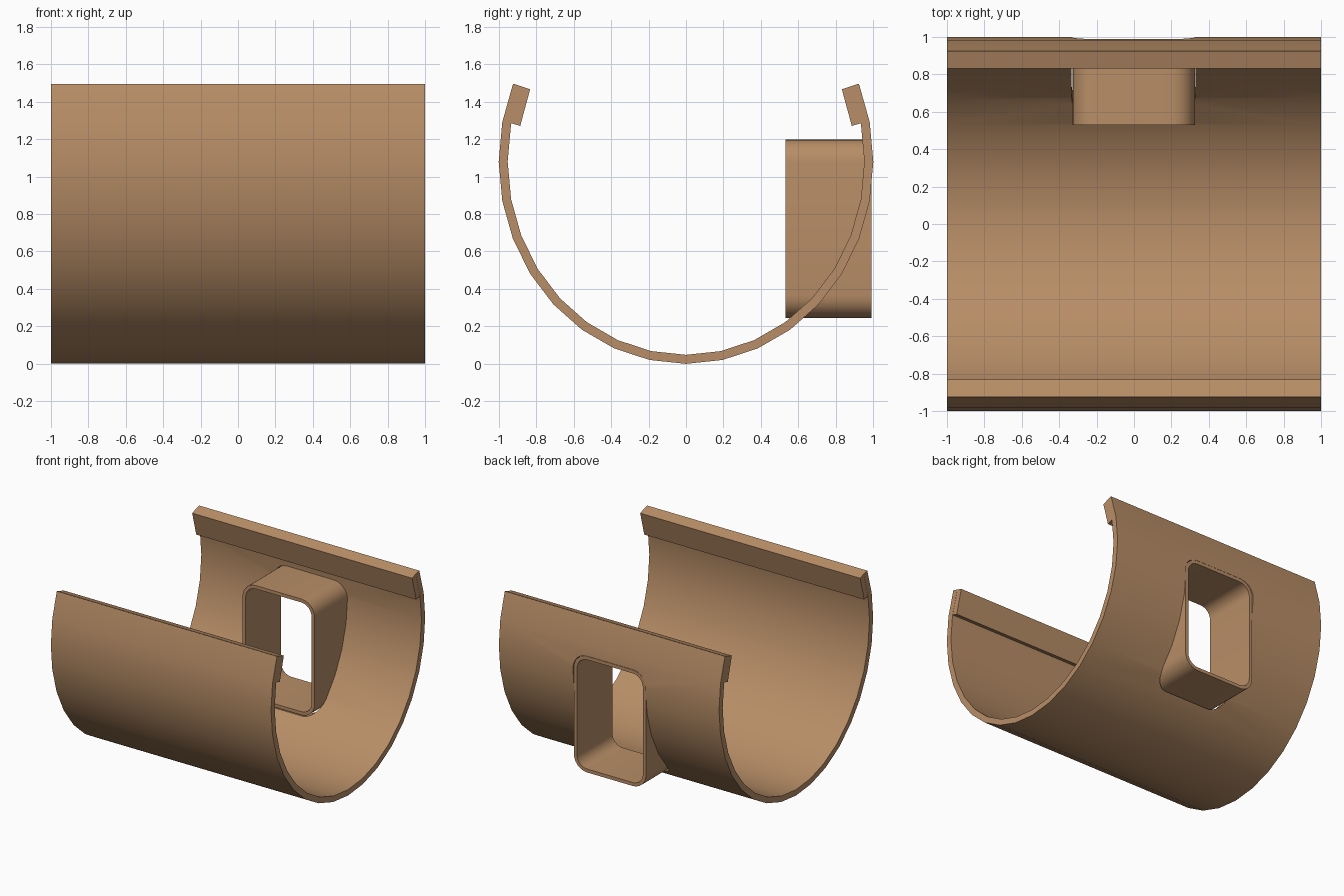
import bpy, bmesh, math

if "Cube" in bpy.data.objects:
    bpy.data.objects.remove(bpy.data.objects["Cube"])

tan = bpy.data.materials.new("tan")
tan.diffuse_color = (0.48, 0.27, 0.135, 1)
tan.use_nodes = True
tan.node_tree.nodes["Principled BSDF"].inputs["Base Color"].default_value = tan.diffuse_color

RY, RZ = 1.0, 1.08      # outer radii of the trough
T = 0.048               # wall thickness


def finish(name, bm, smooth=True):
    bmesh.ops.recalc_face_normals(bm, faces=bm.faces)
    me = bpy.data.meshes.new(name)
    bm.to_mesh(me)
    bm.free()
    ob = bpy.data.objects.new(name, me)
    bpy.context.collection.objects.link(ob)
    me.materials.append(tan)
    if smooth:
        shade(ob)
    return ob


def activate(ob):
    bpy.ops.object.select_all(action='DESELECT')
    ob.select_set(True)
    bpy.context.view_layer.objects.active = ob


def shade(ob):
    activate(ob)
    bpy.ops.object.shade_smooth_by_angle(angle=math.radians(30))


def strips(loop_a, loop_b):
    # quads joining two closed loops
    n = len(loop_a)
    return [(loop_a[i], loop_a[(i + 1) % n], loop_b[(i + 1) % n], loop_b[i]) for i in range(n)]


def rounded(x0, x1, z0, z1, r, seg=6):
    pts = []
    for k, (cx, cz) in enumerate([(x1 - r, z1 - r), (x0 + r, z1 - r), (x0 + r, z0 + r), (x1 - r, z0 + r)]):
        for i in range(seg + 1):
            a = math.pi / 2 * (k + i / seg)
            pts.append((cx + r * math.cos(a), cz + r * math.sin(a)))
    return pts


# curved trough: elliptical arc section swept along x
def arc(off):
    return [((RY - off) * math.sin(a), RZ - (RZ - off) * math.cos(a))
            for a in (math.radians(11.25 * i) for i in range(-10, 11))]


bm = bmesh.new()
out, inn = arc(0), arc(T)
rings = []
for x in (-1, 1):
    rings.append([[bm.verts.new((x, y, z)) for y, z in prof] for prof in (out, inn)])
for i in range(20):
    for k in (0, 1):
        bm.faces.new((rings[0][k][i], rings[0][k][i + 1], rings[1][k][i + 1], rings[1][k][i]))
        bm.faces.new((rings[k][0][i], rings[k][0][i + 1], rings[k][1][i + 1], rings[k][1][i]))
for i in (0, 20):
    bm.faces.new((rings[0][0][i], rings[0][1][i], rings[1][1][i], rings[1][0][i]))
trough = finish("trough", bm, False)

# opening cut through the back wall
bm = bmesh.new()
hole = rounded(-0.333, 0.328, 0.232, 1.2, 0.12)
a, b = ([bm.verts.new((x, y, z)) for x, z in hole] for y in (0.4, 1.2))
for f in strips(a, b) + [a, b]:
    bm.faces.new(f)
cutter = finish("opening_cutter", bm, False)
cutter.hide_render = True
mod = trough.modifiers.new("opening", 'BOOLEAN')
mod.operation, mod.object, mod.solver = 'DIFFERENCE', cutter, 'EXACT'
activate(trough)
bpy.ops.object.modifier_apply(modifier="opening")
bpy.data.objects.remove(cutter)
shade(trough)

# rounded rectangular sleeve through the opening
bm = bmesh.new()
W = 0.028
outer = rounded(-0.33, 0.325, 0.245, 1.198, 0.12)
inner = rounded(-0.33 + W, 0.325 - W, 0.245 + W, 1.198 - W, 0.12 - W)
o0, o1, i0, i1 = ([bm.verts.new((x, y, z)) for x, z in p]
                  for p, y in ((outer, 0.53), (outer, 0.99), (inner, 0.53), (inner, 0.99)))
for f in strips(o0, o1) + strips(i0, i1) + strips(o0, i0) + strips(o1, i1):
    bm.faces.new(f)
finish("sleeve", bm)

# thick lips inside both top edges
for s, name in ((-1, "front_lip"), (1, "back_lip")):
    bm = bmesh.new()
    prof = [(0.921, 1.495), (0.832, 1.466), (0.885, 1.27), (0.96, 1.293)]
    a, b = ([bm.verts.new((x, s * y, z)) for y, z in prof] for x in (-0.999, 0.999))
    for f in strips(a, b) + [a, b]:
        bm.faces.new(f)
    finish(name, bm, False)
